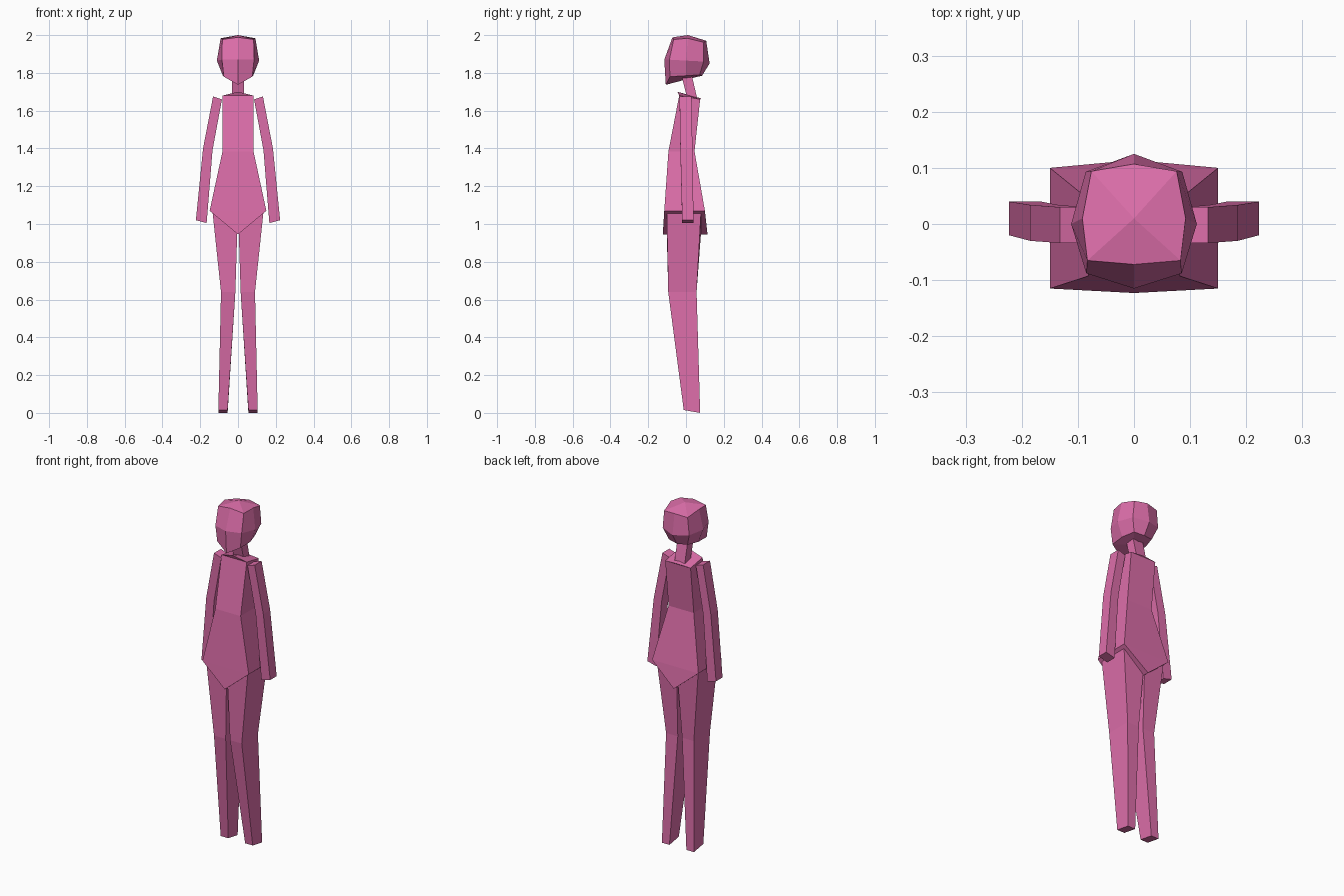
import bpy, bmesh

if "Cube" in bpy.data.objects:
    bpy.data.objects.remove(bpy.data.objects["Cube"])

pink = bpy.data.materials.new("pink")
pink.diffuse_color = (0.72, 0.156, 0.40, 1)
pink.use_nodes = True
pink.node_tree.nodes["Principled BSDF"].inputs["Base Color"].default_value = pink.diffuse_color


def make(name, verts, faces):
    bm = bmesh.new()
    vs = [bm.verts.new(v) for v in verts]
    for f in faces:
        bm.faces.new([vs[i] for i in f])
    bmesh.ops.recalc_face_normals(bm, faces=bm.faces)
    mesh = bpy.data.meshes.new(name)
    bm.to_mesh(mesh)
    bm.free()
    mesh.materials.append(pink)
    ob = bpy.data.objects.new(name, mesh)
    bpy.context.collection.objects.link(ob)
    return ob


def ring_faces(n, rows):
    return [(r * n + i, r * n + (i + 1) % n, (r + 1) * n + (i + 1) % n, (r + 1) * n + i)
            for r in range(rows - 1) for i in range(n)]


def limb(name, sections, side=1):
    # section: inner x, inner z, outer x, outer z, front y, back y, lift of the front edge
    verts = []
    for xi, zi, xo, zo, y0, y1, lift in sections:
        verts += [(side * xi, y0, zi + lift), (side * xo, y0, zo + lift),
                  (side * xo, y1, zo), (side * xi, y1, zi)]
    n = len(verts)
    return make(name, verts, ring_faces(4, len(sections)) + [(0, 1, 2, 3), (n - 4, n - 3, n - 2, n - 1)])


# torso: front and back outlines joined by side walls
outline = [(0, 1.70, -0.045, 0.08, 1.665), (0.082, 1.68, -0.036, 0.075, 1.66),
           (0.082, 1.385, -0.093, 0.045, 1.385), (0.15, 1.07, -0.115, 0.10, 1.07),
           (0, 0.945, -0.123, 0.114, 0.945)]
loop = [(x, z, f, b, zb) for x, z, f, b, zb in outline]
loop += [(-x, z, f, b, zb) for x, z, f, b, zb in reversed(outline[1:4])]
front = [(x, f, z) for x, z, f, b, zb in loop]
back = [(x, b, zb) for x, z, f, b, zb in loop]
caps = [(0, 1, 7), (1, 2, 6, 7), (2, 3, 5, 6), (3, 4, 5)]
make("torso", front + back,
     caps + [tuple(i + 8 for i in c) for c in caps] + ring_faces(8, 2))

# head: rounded block of three rings of eight, with top and bottom centres
rings = [
    [(0, -0.107, 1.737), (0.075, -0.085, 1.78), (0.08, 0, 1.785), (0.06, 0.072, 1.79), (0, 0.085, 1.785)],
    [(0, -0.115, 1.87), (0.085, -0.088, 1.87), (0.112, 0, 1.865), (0.086, 0.093, 1.86), (0, 0.125, 1.85)],
    [(0, -0.072, 1.988), (0.083, -0.065, 1.977), (0.092, 0.01, 1.983), (0.076, 0.094, 1.962), (0, 0.107, 1.97)],
]
verts = []
for r in rings:
    verts += r + [(-x, y, z) for x, y, z in reversed(r[1:4])]
verts += [(0, 0, 1.765), (0, 0.01, 2.0)]
faces = ring_faces(8, 3)
for base, centre in ((0, 24), (16, 25)):
    faces += [(centre, base + i, base + i + 1, base + (i + 2) % 8) if i < 7
              else (centre, base + 7, base, base + 1) for i in (7, 1, 3, 5)]
make("head", verts, faces)

# neck
limb("neck", [(-0.033, 1.64, 0.033, 1.64, 0.01, 0.065, 0.01),
              (-0.033, 1.79, 0.033, 1.79, -0.025, 0.03, 0.0)])

# arms and legs
for side, label in ((1, "right"), (-1, "left")):
    limb(label + "_arm", [(0.085, 1.66, 0.132, 1.675, -0.034, 0.03, 0),
                          (0.135, 1.39, 0.185, 1.40, -0.03, 0.034, 0),
                          (0.166, 1.005, 0.223, 1.02, -0.02, 0.04, 0)], side)
    limb(label + "_leg", [(0.004, 0.96, 0.136, 1.075, -0.102, 0.08, 0),
                          (0.014, 0.64, 0.09, 0.64, -0.094, 0.056, 0),
                          (0.055, 0.0, 0.104, 0.0, -0.012, 0.075, 0.015)], side)
